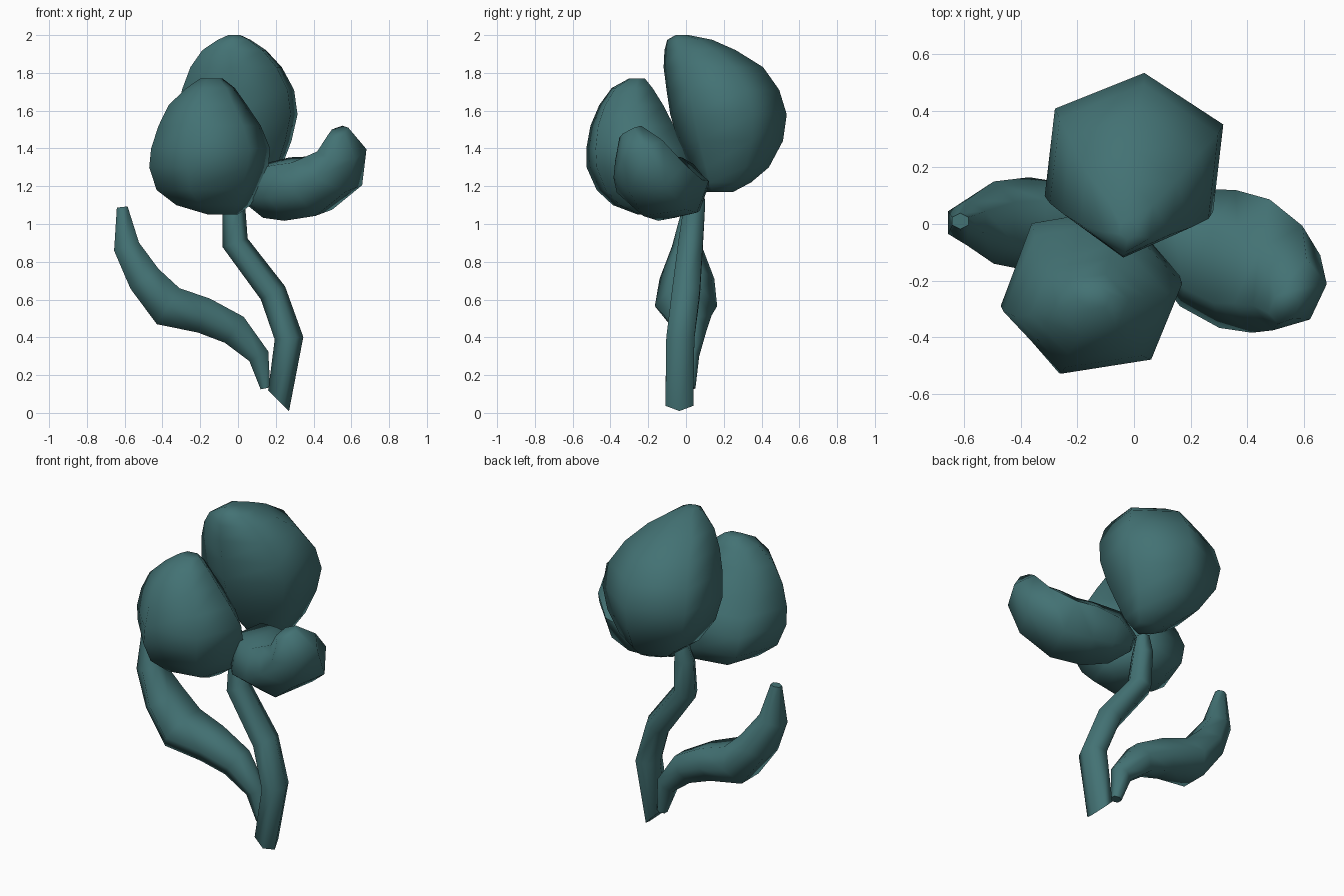
import bpy, math
from mathutils import Vector

if "Cube" in bpy.data.objects:
    bpy.data.objects.remove(bpy.data.objects["Cube"])

teal = bpy.data.materials.new("teal")
teal.diffuse_color = (0.056, 0.168, 0.174, 1)
teal.use_nodes = True
teal.node_tree.nodes["Principled BSDF"].inputs["Base Color"].default_value = teal.diffuse_color


def loft(name, rings, phase=0, mode="upright", start=None, sides=6):
    """Six-sided tube through rings (x, y, z, width radius, thickness radius)."""
    pts = [Vector(r[:3]) for r in rings]
    n, verts = len(pts), []
    for i, (p, r) in enumerate(zip(pts, rings)):
        before = (p - pts[i - 1]).normalized() if i else Vector()
        after = (pts[i + 1] - p).normalized() if i < n - 1 else Vector()
        tan = (before + after).normalized()
        if i == 0 and start:
            tan = Vector(start).normalized()
        if mode == "upright":               # level rings
            wide, thick = Vector((1, 0, 0)), Vector((0, 1, 0))
        elif mode == "bend_xz":             # part that bends in the xz plane
            wide = Vector((0, 1, 0))
            thick = tan.cross(wide).normalized()
        else:                               # width axis across the petal's heading
            wide = Vector((0.52, 0.85, 0))
            wide = (wide - tan * wide.dot(tan)).normalized()
            thick = tan.cross(wide)
        for k in range(sides):
            a = math.radians(phase) + math.tau * k / sides
            verts.append(p + wide * r[3] * math.cos(a) + thick * r[4] * math.sin(a))
    faces = [(i * sides + k, i * sides + (k + 1) % sides,
              (i + 1) * sides + (k + 1) % sides, (i + 1) * sides + k)
             for i in range(n - 1) for k in range(sides)]
    faces += [tuple(range(sides))[::-1], tuple(range((n - 1) * sides, n * sides))]
    me = bpy.data.meshes.new(name)
    me.from_pydata(verts, [], faces)
    me.materials.append(teal)
    ob = bpy.data.objects.new(name, me)
    bpy.context.collection.objects.link(ob)
    bpy.ops.object.select_all(action='DESELECT')
    ob.select_set(True)
    bpy.context.view_layer.objects.active = ob
    bpy.ops.object.shade_smooth_by_angle(angle=math.radians(75))
    return ob


# tall back petal
loft("back_petal", [
    (.07, .18, 1.17, .07, .07), (.05, .205, 1.22, .15, .14),
    (.02, .23, 1.30, .23, .21), (0, .235, 1.44, .31, .28),
    (0, .225, 1.58, .345, .31), (0, .195, 1.71, .325, .30),
    (-.01, .145, 1.83, .265, .265), (-.02, .075, 1.92, .185, .19),
    (-.02, .02, 1.975, .095, .12), (-.02, -.02, 2.0, .035, .035)], phase=24)

# round front petal
loft("front_petal", [
    (-.08, -.18, 1.05, .08, .08), (-.13, -.19, 1.10, .20, .21),
    (-.16, -.21, 1.18, .275, .28), (-.155, -.235, 1.30, .32, .31),
    (-.145, -.26, 1.40, .32, .285), (-.15, -.285, 1.52, .275, .235),
    (-.16, -.29, 1.63, .21, .18), (-.145, -.285, 1.72, .13, .115),
    (-.14, -.26, 1.77, .06, .045)], phase=10)

# curled side petal
loft("side_petal", [
    (.05, .05, 1.14, .05, .05), (.13, -.01, 1.175, .16, .15),
    (.26, -.085, 1.185, .235, .175), (.39, -.14, 1.20, .25, .175),
    (.505, -.195, 1.28, .215, .16), (.55, -.25, 1.39, .15, .12),
    (.53, -.295, 1.49, .07, .05)], phase=15, mode="across")

# bent stem
loft("stem", [
    (.215, -.035, .065, .085, .078), (.27, -.03, .395, .086, .076),
    (.185, 0, .635, .085, .073), (-.015, .025, .90, .075, .07),
    (-.022, .045, 1.10, .065, .06), (-.01, .06, 1.2, .04, .04)],
    phase=30, mode="bend_xz", start=(.7, 0, .7))

# curved leaf
loft("leaf", [
    (.145, .02, .13, .03, .03), (.11, .02, .30, .05, .065),
    (-.02, .02, .44, .09, .098), (-.18, .01, .515, .125, .11),
    (-.37, 0, .565, .165, .13), (-.495, .005, .71, .145, .105),
    (-.59, .005, .88, .08, .08), (-.613, .01, 1.09, .028, .033)],
    mode="bend_xz")
